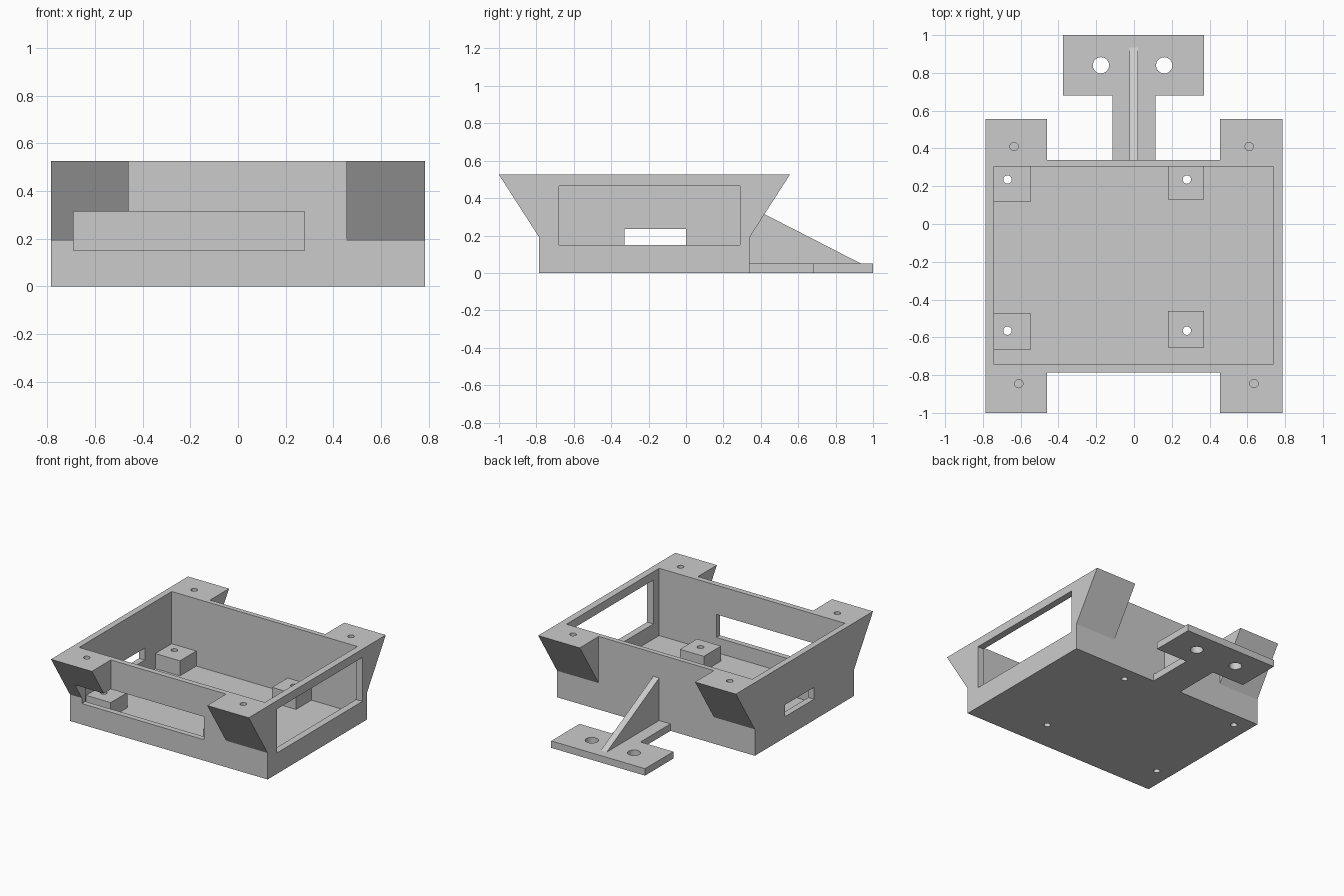
import bpy
import bmesh
from mathutils import Vector

cube = bpy.data.objects.get("Cube")
if cube:
    bpy.data.objects.remove(cube, do_unlink=True)

grey = bpy.data.materials.new("plain grey")
grey.use_nodes = True
grey.diffuse_color = (0.6, 0.6, 0.6, 1)
grey.node_tree.nodes["Principled BSDF"].inputs["Base Color"].default_value = (0.6, 0.6, 0.6, 1)


def prism(name, outline, axis, low, high):
    """Extrude a flat outline along x (outline is y, z) or z (outline is x, y)."""
    bm = bmesh.new()
    place = (lambda a, b: (low, a, b)) if axis == "x" else (lambda a, b: (a, b, low))
    face = bm.faces.new([bm.verts.new(place(a, b)) for a, b in outline])
    shift = Vector((high - low, 0, 0) if axis == "x" else (0, 0, high - low))
    side = bmesh.ops.extrude_face_region(bm, geom=[face])
    verts = [g for g in side["geom"] if isinstance(g, bmesh.types.BMVert)]
    bmesh.ops.translate(bm, verts=verts, vec=shift)
    bmesh.ops.recalc_face_normals(bm, faces=bm.faces[:])
    mesh = bpy.data.meshes.new(name)
    bm.to_mesh(mesh)
    bm.free()
    mesh.materials.append(grey)
    obj = bpy.data.objects.new(name, mesh)
    bpy.context.collection.objects.link(obj)
    return obj


def box(name, x, y, z):
    outline = [(x[0], y[0]), (x[1], y[0]), (x[1], y[1]), (x[0], y[1])]
    return prism(name, outline, "z", *z)


def drill(x, y, radius, low, high):
    bpy.ops.mesh.primitive_cylinder_add(vertices=32, radius=radius, depth=high - low,
                                        location=(x, y, (low + high) / 2))
    obj = bpy.context.object
    obj.data.materials.append(grey)
    return obj


def combine(target, tool, operation):
    """Apply a boolean and discard the tool."""
    mod = target.modifiers.new("combine", "BOOLEAN")
    mod.operation = operation
    mod.solver = "EXACT"
    mod.object = tool
    bpy.context.view_layer.objects.active = target
    bpy.ops.object.modifier_apply(modifier=mod.name)
    bpy.data.objects.remove(tool, do_unlink=True)


HALF, FRONT, BACK, TOP = 0.785, -0.785, 0.34, 0.525
FLOOR, SEAT = 0.042, 0.15

# Tray block with flared mounting ears at the four corners
tray = box("tray", (-HALF, HALF), (FRONT, BACK), (0, TOP))
flare = [(-1, TOP), (FRONT, 0.19), (BACK, 0.19), (0.555, TOP)]
for low, high in ((-HALF, -0.46), (0.455, HALF)):
    combine(tray, prism("ears", flare, "x", low, high), "UNION")

# Hollow interior
combine(tray, box("cavity", (-0.74, 0.735), (-0.745, 0.305), (FLOOR, 1)), "DIFFERENCE")

# Openings in the front wall and both side walls
openings = [
    ((-0.69, 0.28), (-1.1, -0.72), (SEAT, 0.315)),
    ((0.71, 0.9), (-0.68, 0.29), (SEAT, 0.465)),
    ((-0.9, -0.71), (-0.33, 0), (SEAT, 0.235)),
]
for x, y, z in openings:
    combine(tray, box("opening", x, y, z), "DIFFERENCE")

# Standoffs set slightly into the floor and walls
standoffs = [
    ((-0.75, -0.545), (0.12, 0.315)),
    ((0.18, 0.37), (0.13, 0.315)),
    ((-0.75, -0.545), (-0.665, -0.475)),
    ((0.18, 0.37), (-0.655, -0.46)),
]
for x, y in standoffs:
    combine(tray, box("standoff", x, y, (0.02, SEAT)), "UNION")

# Screw holes through the standoffs, and blind holes in the ears
for x, y in ((-0.67, 0.235), (0.28, 0.235), (-0.67, -0.565), (0.28, -0.565)):
    combine(tray, drill(x, y, 0.022, -0.1, 0.3), "DIFFERENCE")
for x, y in ((-0.635, 0.41), (0.61, 0.41), (-0.61, -0.845), (0.635, -0.845)):
    combine(tray, drill(x, y, 0.022, 0.4, 0.6), "DIFFERENCE")

# T-shaped mounting foot behind the tray
PLATE = 0.05
tee = [(-0.115, BACK), (0.115, BACK), (0.115, 0.68), (0.37, 0.68),
       (0.37, 1), (-0.375, 1), (-0.375, 0.68), (-0.115, 0.68)]
foot = prism("mounting_foot", tee, "z", 0, PLATE)
for x in (-0.175, 0.16):
    combine(foot, drill(x, 0.84, 0.043, -0.1, 0.2), "DIFFERENCE")

# Triangular rib bracing the foot
prism("foot_rib", [(BACK, PLATE), (0.935, PLATE), (BACK, 0.355)], "x", -0.025, 0.022)
